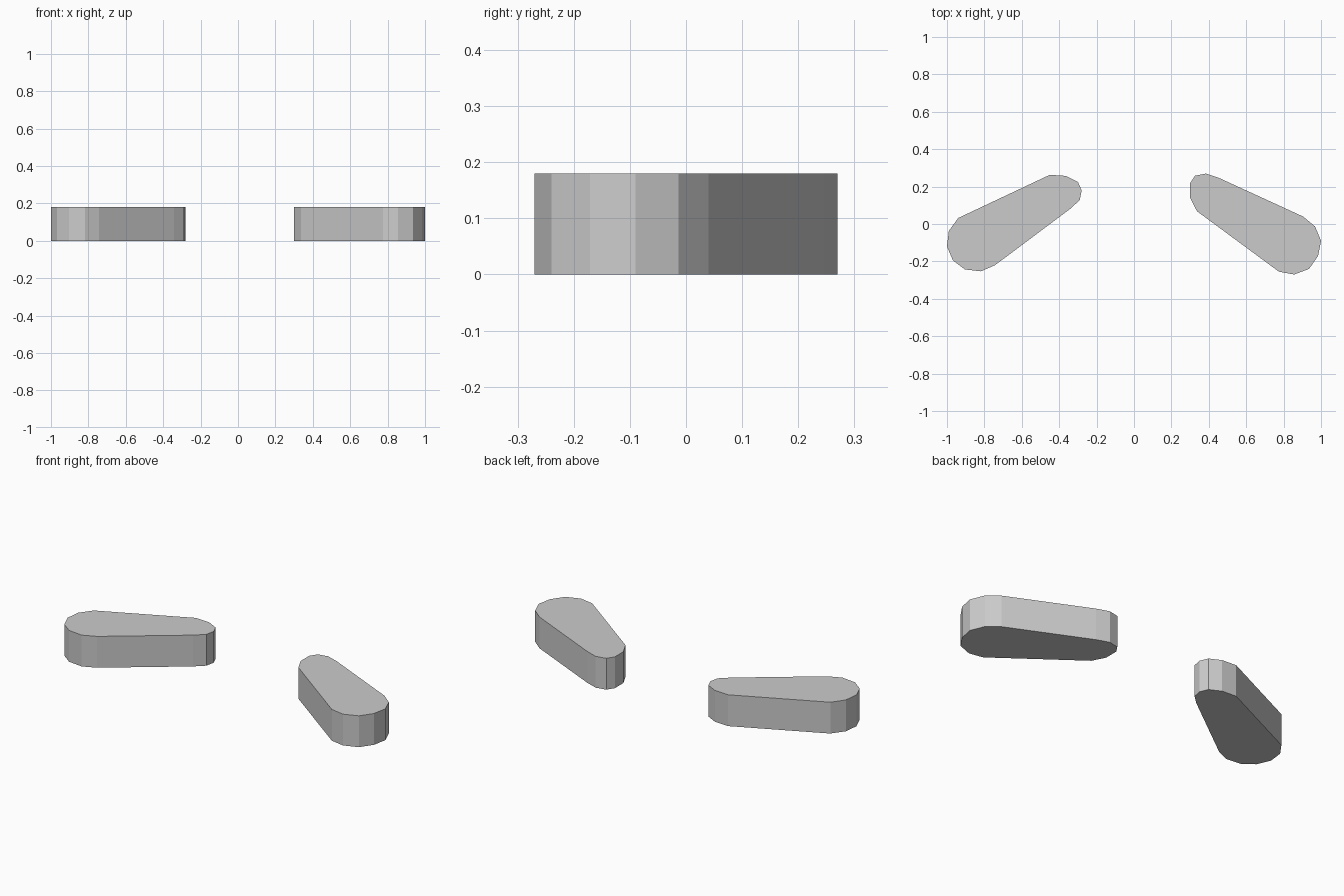
import bpy, bmesh

if "Cube" in bpy.data.objects:
    bpy.data.objects.remove(bpy.data.objects["Cube"])

HEIGHT = 0.18

# Tapered flipper outlines seen from above, wide pivot end outside
LEFT = [(-1.0, -0.12), (-0.99, -0.037), (-0.94, 0.032), (-0.45, 0.263), (-0.363, 0.257),
        (-0.30, 0.225), (-0.28, 0.18), (-0.29, 0.128), (-0.342, 0.08), (-0.743, -0.22),
        (-0.818, -0.253), (-0.904, -0.243), (-0.968, -0.195)]
RIGHT = [(0.30, 0.14), (0.30, 0.218), (0.326, 0.258), (0.385, 0.27), (0.455, 0.246),
         (0.904, 0.04), (0.968, -0.013), (1.0, -0.09), (0.984, -0.171), (0.936, -0.24),
         (0.856, -0.27), (0.775, -0.255), (0.337, 0.068)]


def prism(name, outline):
    bm = bmesh.new()
    base = bm.faces.new([bm.verts.new((x, y, 0)) for x, y in outline])
    ext = bmesh.ops.extrude_face_region(bm, geom=[base], use_keep_orig=True)
    top = [v for v in ext["geom"] if isinstance(v, bmesh.types.BMVert)]
    bmesh.ops.translate(bm, verts=top, vec=(0, 0, HEIGHT))
    bmesh.ops.recalc_face_normals(bm, faces=bm.faces)
    mesh = bpy.data.meshes.new(name)
    bm.to_mesh(mesh)
    bm.free()
    bpy.context.collection.objects.link(bpy.data.objects.new(name, mesh))


# Two flat-sided paddles
prism("left_flipper", LEFT)
prism("right_flipper", RIGHT)
